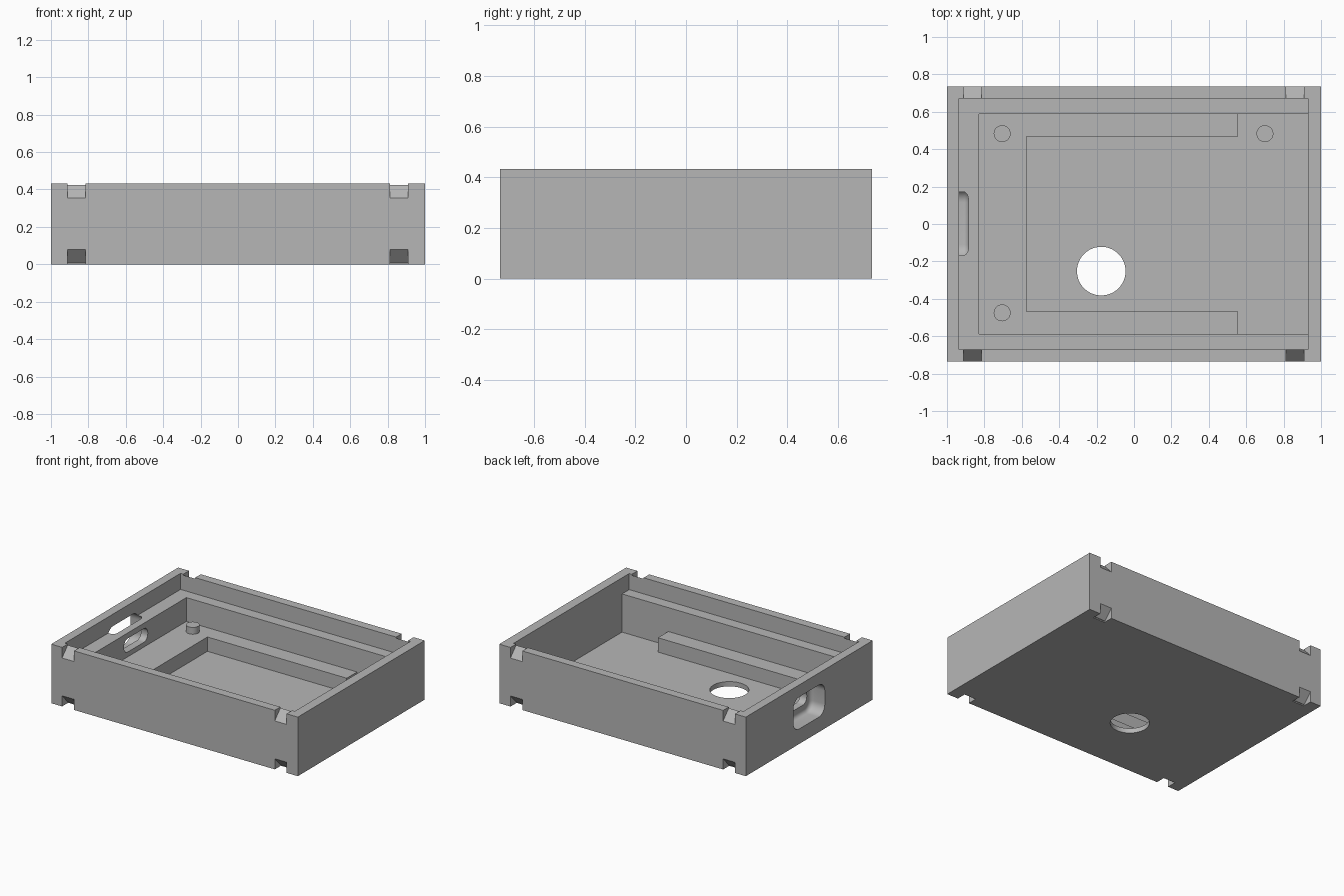
import bpy, bmesh
from mathutils import Vector

if "Cube" in bpy.data.objects:
    bpy.data.objects.remove(bpy.data.objects["Cube"], do_unlink=True)

HX, HY, H = 1.0, 0.735, 0.433      # outer half sizes and height
FLOOR, STEP, LEDGE = 0.035, 0.14, 0.315

grey = bpy.data.materials.new("plain grey")
grey.use_nodes = True
grey.diffuse_color = (0.47, 0.47, 0.47, 1)
grey.node_tree.nodes["Principled BSDF"].inputs["Base Color"].default_value = grey.diffuse_color


def finish(name, bm):
    bmesh.ops.recalc_face_normals(bm, faces=bm.faces)
    mesh = bpy.data.meshes.new(name)
    bm.to_mesh(mesh)
    bm.free()
    mesh.materials.append(grey)
    ob = bpy.data.objects.new(name, mesh)
    bpy.context.collection.objects.link(ob)
    return ob


def prism(name, outline, extrude):
    """Extrude a closed 3D outline along a vector."""
    bm = bmesh.new()
    face = bm.faces.new([bm.verts.new(p) for p in outline])
    moved = bmesh.ops.extrude_face_region(bm, geom=[face])["geom"]
    verts = [v for v in moved if isinstance(v, bmesh.types.BMVert)]
    bmesh.ops.translate(bm, verts=verts, vec=extrude)
    if len([f for f in bm.faces if len(f.verts) == len(outline)]) < 2:
        bm.faces.new([v for v in verts])
    return finish(name, bm)


def box(name, lo, hi, corner=0, inner=0):
    """Box; corner rounds edges along x, inner rounds the rim of its +x end."""
    bm = bmesh.new()
    bmesh.ops.create_cube(bm, size=1)
    for v in bm.verts:
        v.co = Vector([lo[i] if v.co[i] < 0 else hi[i] for i in range(3)])
    if corner:
        edges = [e for e in bm.edges if abs(e.verts[0].co.x - e.verts[1].co.x) > 0.001]
        bmesh.ops.bevel(bm, geom=edges, offset=corner, segments=8, profile=0.5, affect='EDGES')
    if inner:
        edges = [e for e in bm.edges if all(v.co.x > hi[0] - 0.001 for v in e.verts)]
        bmesh.ops.bevel(bm, geom=edges, offset=inner, segments=5, profile=0.5, affect='EDGES')
    return finish(name, bm)


def cylinder(name, x, y, z0, z1, radius, sides=48):
    bm = bmesh.new()
    bmesh.ops.create_cone(bm, cap_ends=True, segments=sides, radius1=radius,
                          radius2=radius, depth=z1 - z0)
    bmesh.ops.translate(bm, verts=bm.verts, vec=(x, y, (z0 + z1) / 2))
    return finish(name, bm)


def u_shape(name, x_out, y_out, x_in, y_in, x_end, z0, z1):
    """Three-sided rim, open towards +x."""
    half = [(x_end, y_out), (x_out, y_out), (x_out, -y_out), (x_end, -y_out)]
    back = [(x_end, -y_in), (x_in, -y_in), (x_in, y_in), (x_end, y_in)]
    return prism(name, [(x, y, z0) for x, y in half + back], (0, 0, z1 - z0))


def cut(target, cutters):
    bpy.context.view_layer.objects.active = target
    for c in cutters:
        mod = target.modifiers.new("cut", 'BOOLEAN')
        mod.operation, mod.solver, mod.object = 'DIFFERENCE', 'EXACT', c
        bpy.ops.object.modifier_apply(modifier=mod.name)


# Tray shell with a stepped inside
shell = box("tray_shell", (-HX, -HY, 0), (HX, HY, H))
ledge = u_shape("inner_ledge", -0.945, 0.68, -0.83, 0.587, 0.94, FLOOR - 0.015, LEDGE)
platform = u_shape("raised_floor", -0.84, 0.6, -0.575, 0.467, 0.555, FLOOR - 0.01, STEP)

# Cutters: cavity, round floor hole, and the side socket with its small opening
cavity = box("cavity_cutter", (-0.935, -0.67, FLOOR), (0.93, 0.67, 1))
hole = cylinder("hole_cutter", -0.175, -0.252, -0.1, 0.1, 0.13, 64)
socket = box("socket_cutter", (-1.1, -0.18, 0.11), (-0.885, 0.185, 0.345), 0.07, 0.03)
opening = box("opening_cutter", (-0.92, -0.135, 0.175), (-0.8, 0.14, 0.275), 0.045)

# Sloped notches at the top and bottom of the front and back walls
notches = []
slope = [(0.775, 0.312), (0.67, 0.425), (0.665, 0.425), (0.665, 0.5), (0.775, 0.5)]
for x in (-0.912, 0.813):
    for side in (-1, 1):
        for top in (True, False):
            outline = [(x, side * y, z if top else H - z) for y, z in slope]
            notches.append(prism("notch_cutter", outline, (0.096, 0, 0)))

cut(shell, [cavity, hole, socket] + notches)
cut(ledge, [socket, opening])
for c in [cavity, hole, socket, opening] + notches:
    bpy.data.objects.remove(c, do_unlink=True)

# Round support pegs
pegs = [cylinder("support_peg", x, y, z, 0.19, 0.045)
        for x, y, z in ((-0.705, 0.483, STEP - 0.01), (-0.705, -0.475, STEP - 0.01),
                        (0.7, 0.483, FLOOR - 0.01))]

# Smooth the round surfaces, keep edges sharp
bpy.ops.object.select_all(action='DESELECT')
for ob in [shell, ledge, platform] + pegs:
    ob.select_set(True)
bpy.context.view_layer.objects.active = shell
bpy.ops.object.shade_smooth_by_angle(angle=0.5)
